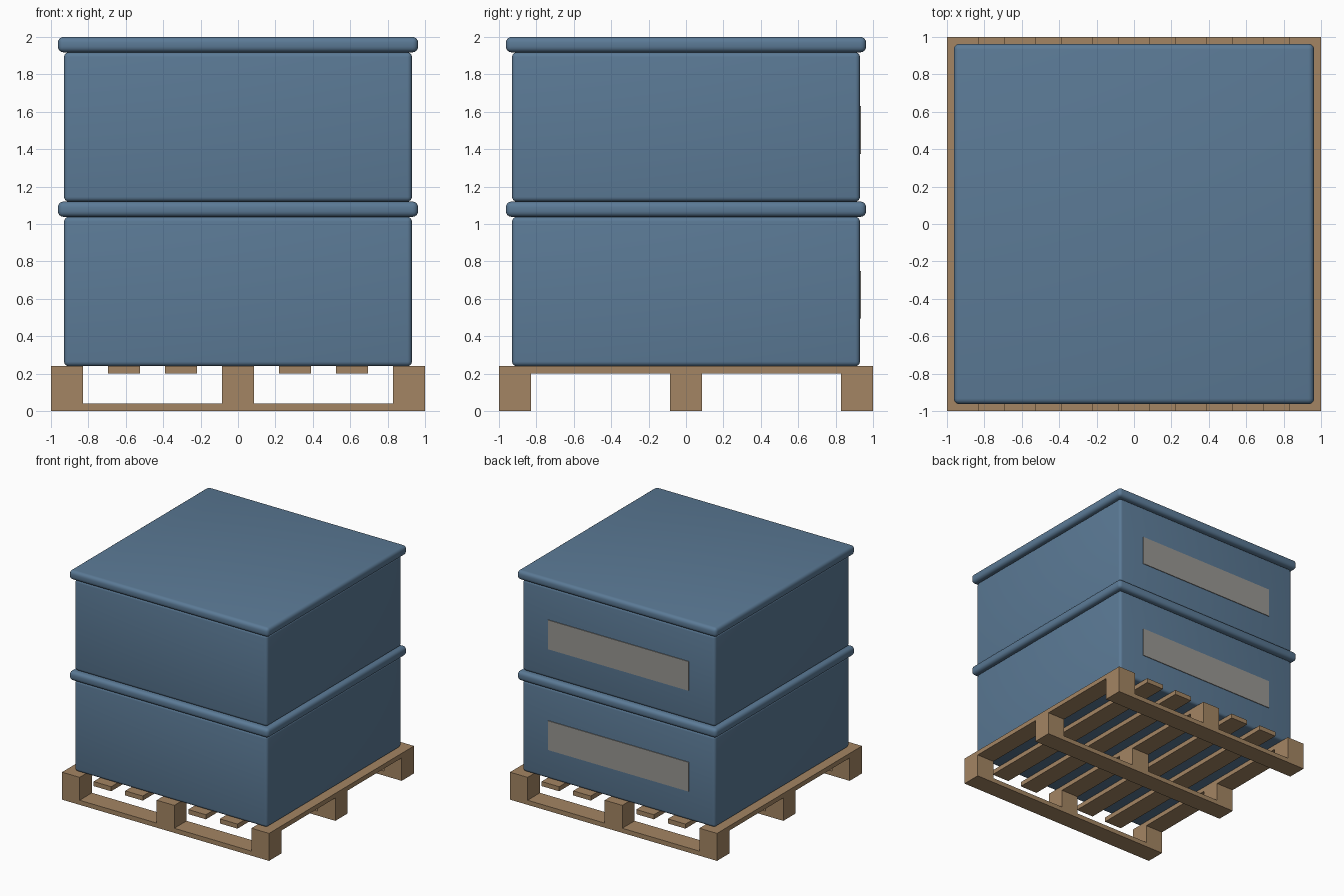
import bpy
import math

if "Cube" in bpy.data.objects:
    bpy.data.objects.remove(bpy.data.objects["Cube"])


def material(name, rgb):
    m = bpy.data.materials.new(name)
    m.diffuse_color = (*rgb, 1)
    m.use_nodes = True
    m.node_tree.nodes["Principled BSDF"].inputs["Base Color"].default_value = m.diffuse_color
    return m


WOOD = material("wood", (0.37, 0.235, 0.125))
BLUE = material("blue_plastic", (0.105, 0.195, 0.305))
GREY = material("label_grey", (0.32, 0.31, 0.29))


def box(name, x, y, z, mat, bevel=0):
    """Box from (min, max) ranges, optionally with rounded edges."""
    bpy.ops.mesh.primitive_cube_add(
        size=1, location=[sum(r) / 2 for r in (x, y, z)])
    ob = bpy.context.object
    ob.name = name
    ob.scale = [r[1] - r[0] for r in (x, y, z)]
    bpy.ops.object.transform_apply(location=False, rotation=False, scale=True)
    ob.data.materials.append(mat)
    if bevel:
        mod = ob.modifiers.new("round_edges", "BEVEL")
        mod.width = bevel
        mod.segments = 4
        bpy.ops.object.modifier_apply(modifier=mod.name)
        bpy.ops.object.shade_smooth_by_angle(angle=math.radians(35))
    return ob


def span(centre, half):
    return (centre - half, centre + half)


HALF = 0.085
ROWS = (-1 + HALF, 0, 1 - HALF)

# Pallet: bottom runners along x, and blocks on top of them
for i, y in enumerate(ROWS):
    box(f"pallet_runner_{i}", (-1, 1), span(y, HALF), (0, 0.04), WOOD)
    for j, x in enumerate(ROWS):
        box(f"pallet_block_{i}_{j}", span(x, HALF), span(y, HALF), (0.04, 0.2), WOOD)

# Pallet: seven deck boards along y
for i in range(7):
    x = (i - 3) * (1 - HALF) / 3
    box(f"pallet_deck_board_{i}", span(x, HALF), (-1, 1), (0.2, 0.24), WOOD)

# Two stacked lidded crates with a label on the back
for i, z in enumerate((0.24, 1.12)):
    box(f"crate_body_{i}", (-0.93, 0.93), (-0.93, 0.93), (z, z + 0.798), BLUE, 0.025)
    box(f"crate_lid_{i}", (-0.963, 0.963), (-0.963, 0.963), (z + 0.798, z + 0.88), BLUE, 0.03)
    box(f"crate_label_{i}", (-0.68, 0.68), (0.92, 0.936), (z + 0.255, z + 0.51), GREY)
